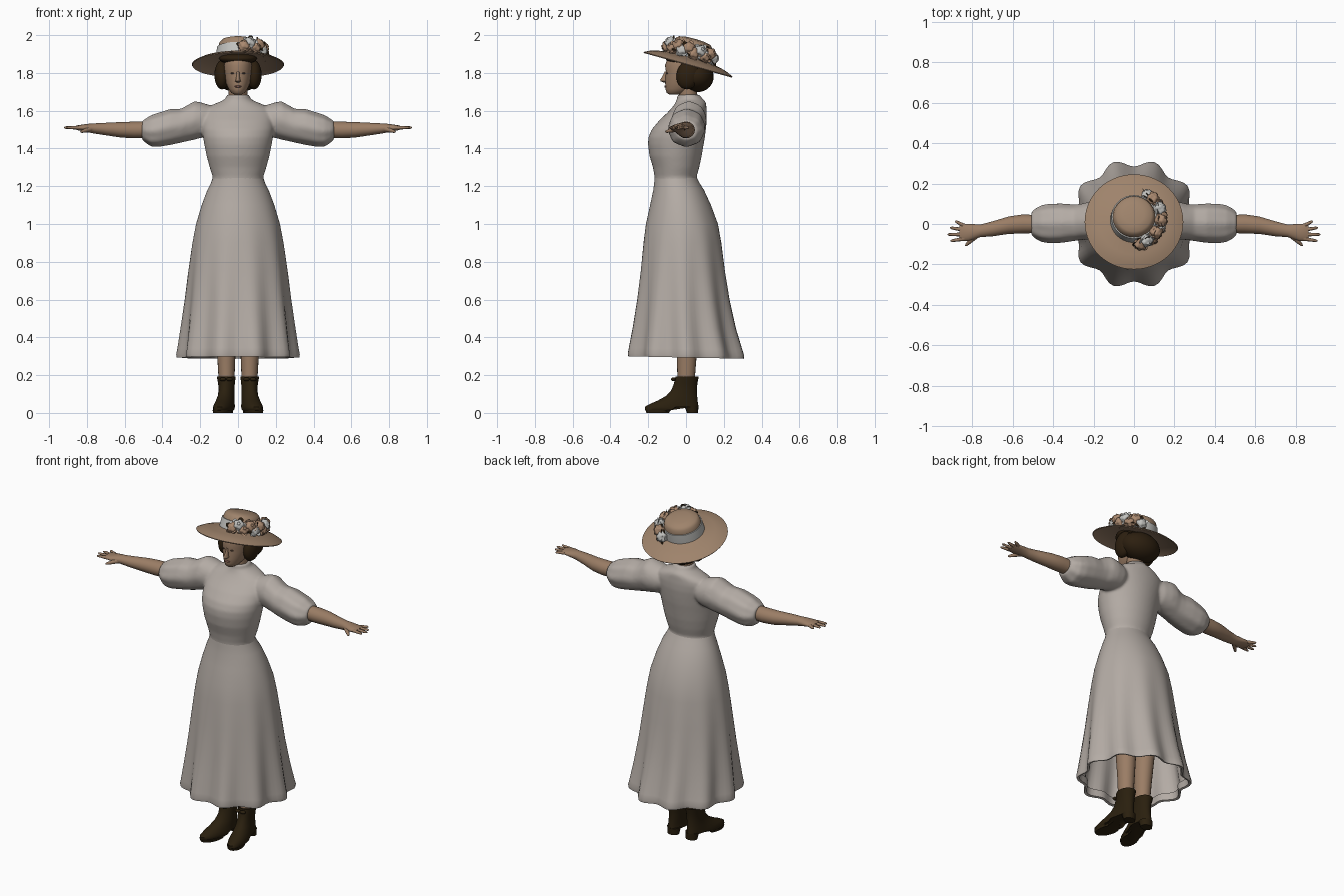
import bpy, bmesh, math, random
from math import sin, cos, pi, radians
from mathutils import Vector, Matrix

if "Cube" in bpy.data.objects:
    bpy.data.objects.remove(bpy.data.objects["Cube"])

random.seed(4)

def mat(name, r, g, b):
    m = bpy.data.materials.new(name)
    m.diffuse_color = (r, g, b, 1)
    m.use_nodes = True
    m.node_tree.nodes["Principled BSDF"].inputs["Base Color"].default_value = m.diffuse_color
    return m

DRESS = mat("dress cloth", .455, .41, .375)
SKIN = mat("skin", .325, .205, .13)
HAIR = mat("dark brown hair", .026, .014, .005)
BOOT = mat("boot leather", .023, .014, .0045)
STRAW = mat("straw", .345, .228, .148)
RIBBON = mat("ribbon", .53, .53, .51)
PEACH = mat("peach petals", .40, .25, .16)
LIPS = mat("lips", .22, .105, .08)
EYES = mat("eyes", .09, .055, .035)

def finish(name, bm, mats, mirror=False, angle=50, recalc=True):
    if recalc:
        bmesh.ops.recalc_face_normals(bm, faces=bm.faces)
    me = bpy.data.meshes.new(name)
    bm.to_mesh(me)
    bm.free()
    for p in me.polygons:
        p.use_smooth = True
    me.set_sharp_from_angle(angle=radians(angle))
    for m in mats:
        me.materials.append(m)
    ob = bpy.data.objects.new(name, me)
    bpy.context.scene.collection.objects.link(ob)
    if mirror:
        ob.modifiers.new("mirror", 'MIRROR').use_mirror_merge = False
    return ob

def skin_rings(bm, rings, caps=(True, True)):
    rows = [[bm.verts.new(p) for p in r] for r in rings]
    n = len(rows[0])
    for a, b in zip(rows, rows[1:]):
        for i in range(n):
            j = (i + 1) % n
            bm.faces.new((a[i], a[j], b[j], b[i]))
    if caps[0]:
        bm.faces.new(rows[0][::-1])
    if caps[1]:
        bm.faces.new(rows[-1])

def z_ring(z, hx, yf, yb, cx=0, n=32, f=None):
    # horizontal oval given by half width, front y and back y
    pts = []
    for i in range(n):
        t = 2 * pi * i / n
        k = f(t, z) if f else 1
        pts.append(Vector((cx + hx * k * cos(t), (yf + yb) / 2 + (yb - yf) / 2 * k * sin(t), z)))
    return pts

def loft(name, rows, m, n=32, f=None, caps=(True, True), mirror=False, fix=None, mtx=None, angle=50):
    bm = bmesh.new()
    rings = [z_ring(*r, n=n, f=f) for r in rows]
    if fix:
        rings = [[fix(p) for p in r] for r in rings]
    skin_rings(bm, rings, caps)
    if mtx:
        bm.transform(mtx)
    return finish(name, bm, [m], mirror, angle)

def x_ring(x, cy, cz, ry, rz, n=24, amp=0):
    return [Vector((x, cy + ry * (1 + amp * cos(8 * t)) * cos(t), cz + rz * (1 + amp * cos(8 * t)) * sin(t)))
            for t in (2 * pi * i / n for i in range(n))]

def blob(name, loc, size, m, mirror=False, rot=0):
    bm = bmesh.new()
    bmesh.ops.create_uvsphere(bm, u_segments=24, v_segments=14, radius=1)
    bm.transform(Matrix.Translation(loc) @ Matrix.Rotation(rot, 4, 'X') @ Matrix.Diagonal((*size, 1)))
    return finish(name, bm, [m], mirror)

# skirt with ten folds that deepen towards the hem
def folds(t, z):
    a = .06 * max(0, min(1, (1.1 - z) / .8)) ** 1.5
    return 1 - a * (1 + cos(10 * (t - pi / 2)))

loft("skirt", [(1.25, .132, -.165, .055), (1.22, .142, -.168, .07), (1.18, .162, -.173, .095),
               (1.1, .192, -.19, .132), (1.0, .222, -.213, .17), (.9, .241, -.228, .19),
               (.75, .263, -.246, .213), (.6, .282, -.267, .24), (.45, .304, -.293, .276),
               (.34, .321, -.316, .312), (.31, .327, -.322, .322), (.293, .324, -.32, .32),
               (.297, .31, -.305, .305), (.34, .305, -.30, .295)],
     DRESS, n=80, f=folds, caps=(True, False),
     fix=lambda p: p + Vector((0, 0, -.03 * p.y * max(0, 1 - p.z))))

# bodice with high collar and puffed sleeves, fused into one surface
bm = bmesh.new()
bodice = [(1.225, .138, -.166, .064), (1.25, .134, -.166, .056), (1.3, .15, -.175, .07),
          (1.36, .166, -.193, .083), (1.42, .178, -.201, .093), (1.46, .185, -.199, .1),
          (1.5, .19, -.182, .105), (1.55, .192, -.14, .11), (1.59, .186, -.098, .11),
          (1.615, .167, -.075, .108), (1.635, .127, -.06, .107), (1.65, .09, -.053, .102),
          (1.662, .067, -.048, .088), (1.685, .06, -.047, .072)]
skin_rings(bm, [z_ring(*r, n=48) for r in bodice])
sleeve = [(.1, .02, 1.6, 1.5, .06, 0), (.15, .02, 1.63, 1.465, .08, 0), (.2, .018, 1.645, 1.455, .09, 0),
          (.23, .015, 1.649, 1.448, .092, .015), (.265, .01, 1.63, 1.44, .088, .01), (.3, .006, 1.61, 1.432, .09, .01),
          (.36, .004, 1.607, 1.42, .096, .02), (.42, .002, 1.588, 1.41, .096, .025), (.46, .002, 1.574, 1.412, .088, .035),
          (.49, .002, 1.556, 1.432, .072, .03), (.508, .002, 1.546, 1.448, .056, .01)]
skin_rings(bm, [x_ring(x, cy, (zt + zb) / 2, ry, (zt - zb) / 2, 40, a) for x, cy, zt, zb, ry, a in sleeve])
top = finish("bodice_and_sleeves", bm, [DRESS], True)
rm = top.modifiers.new("fuse", 'REMESH')
rm.mode, rm.voxel_size, rm.use_smooth_shade = 'VOXEL', .008, True
sm = top.modifiers.new("soften", 'SMOOTH')
sm.factor, sm.iterations = .5, 5

loft("neck", [(1.62, .05, -.035, .06), (1.7, .049, -.036, .058), (1.77, .052, -.04, .06)], SKIN)

# forearms and palms
bm = bmesh.new()
skin_rings(bm, [x_ring(*r) for r in [
    (.44, 0, 1.5, .043, .043), (.55, 0, 1.498, .047, .044), (.62, -.006, 1.499, .043, .041),
    (.7, -.024, 1.503, .037, .033), (.76, -.034, 1.506, .031, .027), (.79, -.038, 1.508, .037, .023),
    (.82, -.042, 1.509, .042, .018), (.85, -.042, 1.51, .042, .013), (.863, -.042, 1.51, .036, .008)]])
finish("forearm", bm, [SKIN], True)

# fingers and thumb
def finger(bm, a, b, r0, r1):
    a, b = Vector(a), Vector(b)
    q = (b - a).to_track_quat('Z', 'Y')
    rings = []
    for s, r in ((0, r0), (.5, (r0 + r1) / 2), (.9, r1), (1, r1 * .4)):
        rings.append([a.lerp(b, s) + q @ Vector((r * cos(i * pi / 4), r * sin(i * pi / 4), 0)) for i in range(8)])
    skin_rings(bm, rings)

bm = bmesh.new()
for y0, x1, y1 in ((-.009, .884, .014), (-.03, .91, -.018), (-.052, .922, -.052), (-.073, .908, -.084)):
    finger(bm, (.84, y0, 1.51), (x1, y1, 1.511), .0105, .0065)
finger(bm, (.78, -.055, 1.503), (.834, -.108, 1.488), .016, .007)
finish("fingers", bm, [SKIN], True)

# legs
loft("leg", [(.12, .04, -.045, .045, .06), (.2, .043, -.046, .048, .061), (.3, .048, -.048, .056, .062),
             (.45, .056, -.055, .07, .066), (.75, .07, -.075, .075, .08)], SKIN, n=20, mirror=True)

# ankle boots: toes turned out, arch lifted in front of the heel
def boot_shape(p):
    p = p.copy()
    p.x += -.18 * min(0, p.y + .03)
    if p.z < .03 and p.y > -.075:
        p.z = .034
    return p

loft("boot", [(.008, .046, -.205, .06, .064), (.016, .053, -.218, .064, .065), (.032, .053, -.218, .066, .065),
              (.048, .05, -.19, .064, .065), (.065, .047, -.15, .061, .064), (.09, .044, -.105, .059, .062),
              (.12, .042, -.078, .058, .061), (.155, .044, -.064, .06, .061), (.192, .05, -.056, .067, .062),
              (.19, .042, -.048, .055, .062)], BOOT, n=32, mirror=True, fix=boot_shape)
loft("boot_heel", [(0, .035, .005, .064, .062), (.04, .04, -.01, .066, .062)], BOOT, n=16, mirror=True)
loft("boot_sole", [(0, .047, -.21, -.06, .064), (.014, .05, -.214, -.055, .064)], BOOT, n=20, mirror=True, fix=boot_shape)
for i, x in enumerate((.045, .08)):
    blob("boot_bow_%d" % (i + 1), (x, -.067, .178), (.017, .013, .01), BOOT, True)

# head and face
loft("head", [(1.686, .02, -.09, -.04), (1.695, .036, -.103, 0), (1.715, .05, -.109, .04), (1.745, .063, -.11, .07),
              (1.78, .071, -.109, .085), (1.81, .074, -.107, .09), (1.84, .074, -.111, .09),
              (1.87, .07, -.1, .085), (1.9, .055, -.07, .07)], SKIN)
loft("nose", [(1.748, .006, -.118, -.09), (1.756, .015, -.135, -.09), (1.764, .012, -.137, -.09),
              (1.78, .009, -.126, -.09), (1.808, .007, -.112, -.09)], SKIN, n=14)
blob("eye", (.029, -.1, 1.798), (.011, .0045, .004), EYES, True)
blob("lips", (0, -.107, 1.728), (.019, .008, .006), LIPS)

# hair: rolled front, side rolls and full back
TILT = radians(-15.6)
blob("hair_front", (0, -.005, 1.876), (.1, .103, .032), HAIR)
blob("hair_side", (.085, .012, 1.79), (.04, .062, .078), HAIR, True, TILT)
blob("hair_back", (0, .055, 1.783), (.122, .092, .084), HAIR, False, TILT)

# straw hat with a domed brim, turned on a tilted axis
HAT = Matrix.Translation((0, .012, 1.85)) @ Matrix.Rotation(TILT, 4, 'X')

def turned(name, prof, m, angle=40):
    return loft(name, [(z, r, -r, r) for z, r in prof], m, n=56, mtx=HAT, angle=angle)

turned("hat", [(.026, .1), (.024, .13), (.016, .175), (.004, .215), (-.01, .241), (-.005, .244), (.01, .215),
               (.022, .175), (.03, .13), (.036, .113), (.09, .105), (.113, .099), (.126, .086), (.133, .05),
               (.135, .01)], STRAW)
turned("hat_ribbon", [(.028, .112), (.028, .118), (.06, .115), (.088, .111), (.088, .1)], RIBBON)

# ruffled blossoms with a few loose petals and leaves on the hat's side
bm = bmesh.new()
for i in range(11):
    t = radians(-76 + 136 * i / 10)
    high = .058 + (.022 if i % 2 else 0)
    base = Matrix.Translation((.134 * cos(t), .134 * sin(t), high))
    face = Vector((cos(t), sin(t), .5)).to_track_quat('Z', 'Y').to_matrix().to_4x4()
    tone = 1 if i % 3 == 1 else 0
    bud = bmesh.ops.create_icosphere(bm, subdivisions=3, radius=1)
    for v in bud['verts']:
        p = v.co.copy()
        a, h = math.atan2(p.y, p.x), math.acos(max(-1, min(1, p.z)))
        v.co = HAT @ base @ face @ (p * (.031 + .004 * sin(5 * a + i) * sin(h) + .003 * sin(9 * h)))
    for f in {f for v in bud['verts'] for f in v.link_faces}:
        f.material_index = tone
    for k in range(5):
        turn = Matrix.Rotation(k * 2 * pi / 5 + i, 4, 'Z') @ Matrix.Rotation(radians(random.uniform(-10, 30)), 4, 'X')
        petal = bmesh.ops.create_circle(bm, cap_ends=True, segments=8, radius=.015,
                                        matrix=HAT @ base @ face @ turn @ Matrix.Translation((0, .03, 0)))
        for f in petal['verts'][0].link_faces:
            f.material_index = 2 if random.random() < .2 else tone
finish("hat_flowers", bm, [PEACH, RIBBON, HAIR], angle=60, recalc=False)
